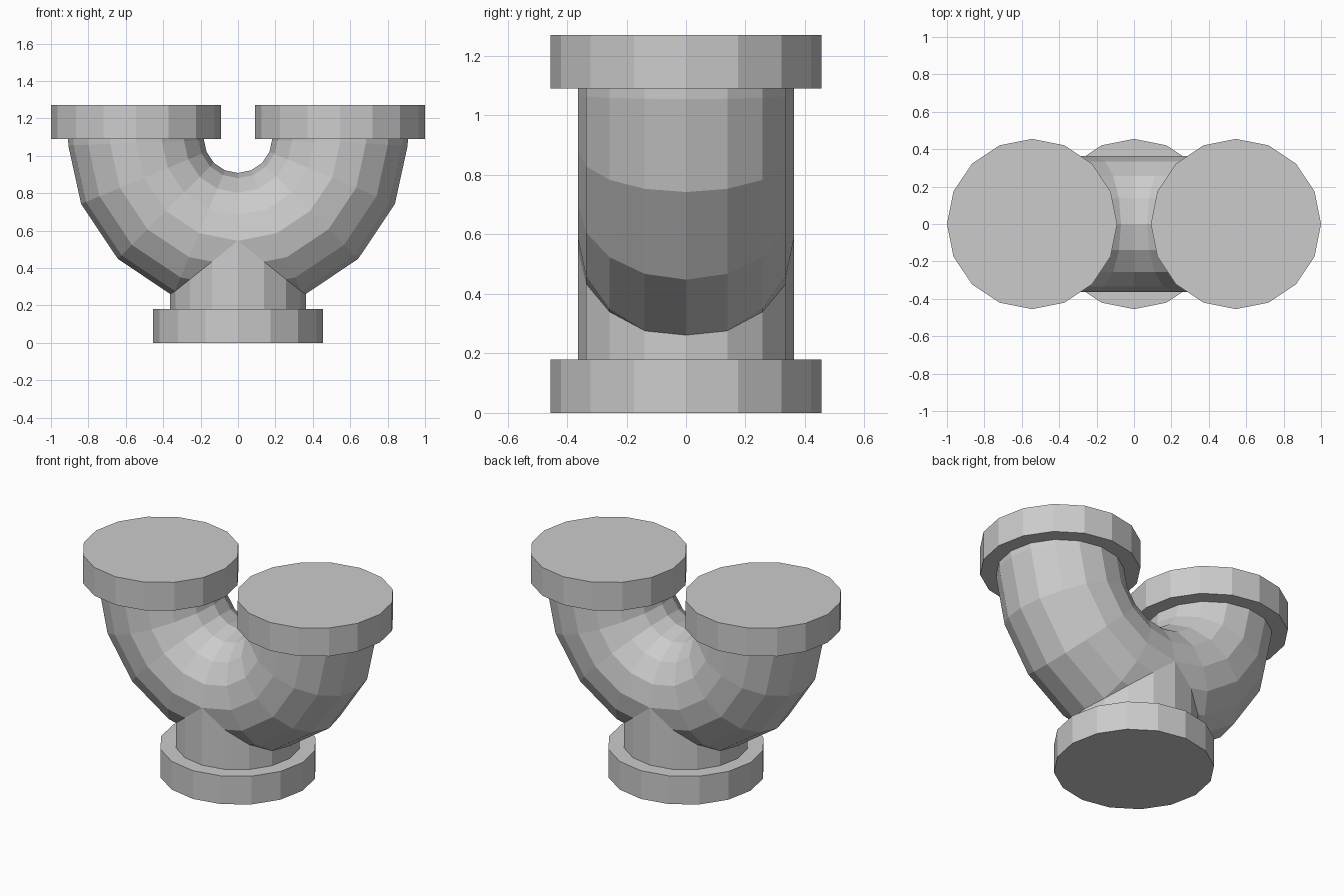
import bpy, bmesh
from math import sin, cos, pi, radians

if "Cube" in bpy.data.objects:
    bpy.data.objects.remove(bpy.data.objects["Cube"])

SIDES = 16
BEND_R, PIPE_R, FLANGE_R = 0.545, 0.363, 0.455
BEND_Z, TOP_Z, FLANGE_H = 1.09, 1.27, 0.18


def tube(name, rings):
    """Skin closed 16-sided rings; each ring is a function angle -> point."""
    bm = bmesh.new()
    loops = [[bm.verts.new(ring(2 * pi * i / SIDES)) for i in range(SIDES)]
             for ring in rings]
    for a, b in zip(loops, loops[1:]):
        for i in range(SIDES):
            j = (i + 1) % SIDES
            bm.faces.new((a[i], a[j], b[j], b[i]))
    bm.faces.new(loops[0])
    bm.faces.new(loops[-1])
    bmesh.ops.recalc_face_normals(bm, faces=bm.faces)
    mesh = bpy.data.meshes.new(name)
    bm.to_mesh(mesh)
    bm.free()
    obj = bpy.data.objects.new(name, mesh)
    bpy.context.collection.objects.link(obj)
    return obj


def flat_ring(x, z, r):
    return lambda t: (x + r * cos(t), r * sin(t), z)


def bend_ring(angle):
    def point(t):
        d = BEND_R + PIPE_R * cos(t)
        return (d * cos(angle), PIPE_R * sin(t), BEND_Z - d * sin(angle))
    return point


def end_ring(side):
    # straight stub reaching up into a top flange
    return lambda t: (side * (BEND_R + PIPE_R * cos(t)), PIPE_R * sin(t), BEND_Z + 0.09)


def cylinder(name, x, z0, z1, r):
    return tube(name, [flat_ring(x, z0, r), flat_ring(x, z1, r)])


# U-shaped bend
angles = [0, 2.2, 22.5, 45, 67.5, 90, 112.5, 135, 157.5, 177.8, 180]
fitting = tube("pipe_fitting", [end_ring(1)] + [bend_ring(radians(a)) for a in angles]
               + [end_ring(-1)])

# Bottom outlet and the three flanges
parts = [
    cylinder("outlet_pipe", 0, 0.09, 0.543, PIPE_R),
    cylinder("bottom_flange", 0, 0, FLANGE_H, FLANGE_R),
    cylinder("left_flange", -BEND_R, BEND_Z, TOP_Z, FLANGE_R),
    cylinder("right_flange", BEND_R, BEND_Z, TOP_Z, FLANGE_R),
]

# Weld everything into one clean surface
bpy.context.view_layer.objects.active = fitting
for part in parts:
    mod = fitting.modifiers.new("weld", 'BOOLEAN')
    mod.operation = 'UNION'
    mod.solver = 'EXACT'
    mod.object = part
    bpy.ops.object.modifier_apply(modifier=mod.name)
    bpy.data.objects.remove(part)
